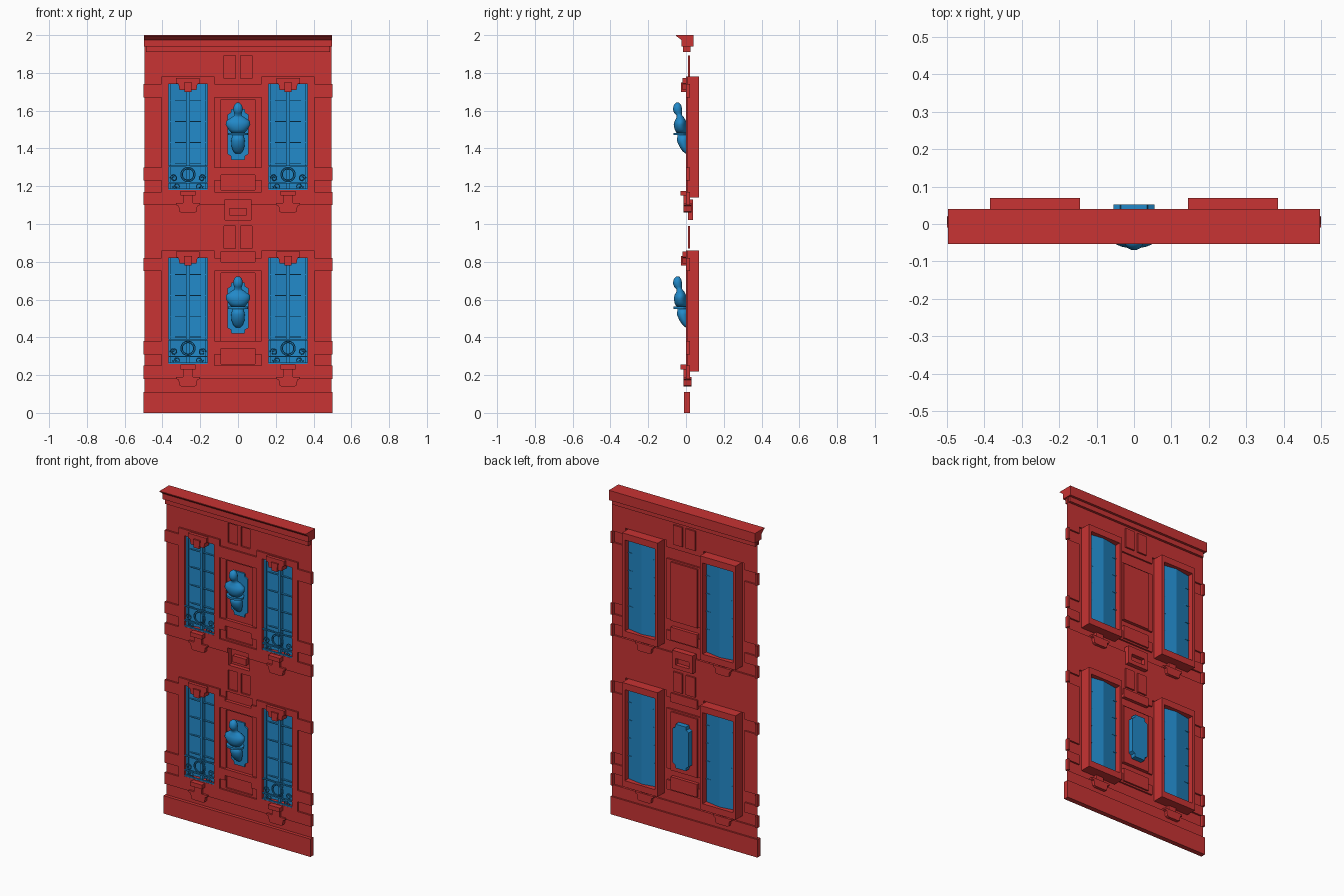
import bpy, bmesh, math

if "Cube" in bpy.data.objects:
    bpy.data.objects.remove(bpy.data.objects["Cube"])


def material(name, rgb):
    m = bpy.data.materials.new(name)
    m.use_nodes = True
    m.diffuse_color = (*rgb, 1)
    m.node_tree.nodes["Principled BSDF"].inputs["Base Color"].default_value = (*rgb, 1)
    return m


RED = material("brick red", (0.58, 0.033, 0.033))
BLUE = material("blue", (0.016, 0.25, 0.58))


def finish(name, bm, mat, smooth=False, recalc=True):
    if recalc:
        bmesh.ops.recalc_face_normals(bm, faces=bm.faces)
    mesh = bpy.data.meshes.new(name)
    bm.to_mesh(mesh)
    bm.free()
    mesh.materials.append(mat)
    for p in mesh.polygons:
        p.use_smooth = smooth
    ob = bpy.data.objects.new(name, mesh)
    bpy.context.collection.objects.link(ob)
    return ob


def add_prism(bm, outline, a, b, axis="y"):
    """Extrude an outline: (x, z) along y, or (y, z) along x."""
    place = (lambda p, d: (p[0], d, p[1])) if axis == "y" else (lambda p, d: (d, p[0], p[1]))
    ends = [[bm.verts.new(place(p, d)) for p in outline] for d in (a, b)]
    bm.faces.new(ends[0])
    bm.faces.new(ends[1])
    n = len(outline)
    for i in range(n):
        j = (i + 1) % n
        bm.faces.new((ends[0][i], ends[0][j], ends[1][j], ends[1][i]))


def rect(x0, x1, z0, z1):
    return [(x0, z0), (x1, z0), (x1, z1), (x0, z1)]


def mirrored(half, cx=0):
    return [(cx + x, z) for x, z in half] + [(cx - x, z) for x, z in reversed(half)]


def prisms(name, mat, parts):
    """Several (outline, y0, y1) prisms in one object."""
    bm = bmesh.new()
    for outline, a, b in parts:
        add_prism(bm, outline, a, b)
    return finish(name, bm, mat)


def loft(name, sections, mat, n=24):
    """Elliptical sections (z, half width, front y, back y)."""
    bm = bmesh.new()
    rings = []
    for z, r, f, b in sections:
        rings.append([bm.verts.new((r * math.cos(t), (f + b) / 2 + (b - f) / 2 * math.sin(t), z))
                      for t in (2 * math.pi * i / n for i in range(n))])
    for lo, hi in zip(rings, rings[1:]):
        for i in range(n):
            j = (i + 1) % n
            bm.faces.new((lo[i], lo[j], hi[j], hi[i]))
    bm.faces.new(rings[0])
    bm.faces.new(rings[-1])
    return finish(name, bm, mat, True)


def wire(name, paths, mat, radius):
    """Thin tubes along lists of points."""
    cu = bpy.data.curves.new(name, "CURVE")
    cu.dimensions = "3D"
    cu.bevel_depth = radius
    cu.bevel_resolution = 1
    cu.materials.append(mat)
    for path in paths:
        s = cu.splines.new("POLY")
        s.points.add(len(path) - 1)
        for p, co in zip(s.points, path):
            p.co = (*co, 1)
    ob = bpy.data.objects.new(name, cu)
    bpy.context.collection.objects.link(ob)


FLOORS = {"lower": 0.0, "upper": 0.92}
WIN = 0.265          # window centre
HALF = 0.1025        # window half width

# Relief regions of the wall, strongest first: x0, x1, z0, z1, depth (None is open)
holes, panels, raised = [], [], []
bands = []
for dz in FLOORS.values():
    for cx in (-WIN, WIN):
        holes.append((cx - HALF, cx + HALF, 0.26 + dz, 0.82 + dz, None))
        raised.append((cx - 0.14, cx + 0.14, 0.20 + dz, 0.86 + dz, 0.0))
    panels.append((-0.09, 0.09, 0.38 + dz, 0.74 + dz, 0.02))
    panels.append((-0.09, 0.09, 0.26 + dz, 0.34 + dz, 0.02))
    for s in (-1, 1):
        x = sorted((s * 0.012, s * 0.075))
        panels.append((*x, 0.87 + dz * 0.98, 0.99 + dz * 0.98, 0.02))
    for z0 in (0.18, 0.31, 0.75):
        bands.append((z0 + dz, z0 + dz + 0.07))
        raised.append((-0.495, 0.495, z0 + dz, z0 + dz + 0.07, 0.0))
panels += [(-0.045, 0.045, 1.045, 1.085, 0.012), (-0.07, 0.07, 1.02, 1.13, 0.036),
           (-0.09, 0.09, 0.80, 0.855, 0.02)]
regions = holes + panels + raised


def depth(x, z):
    for x0, x1, z0, z1, y in regions:
        if x0 < x < x1 and z0 < z < z1:
            return y
    return 0.01


# Wall sheet with stepped relief
xs = sorted({round(v, 4) for r in regions for v in r[:2]} | {-0.495, 0.495})
zs = sorted({round(v, 4) for r in regions for v in r[2:4]} | {0.0, 1.95})
cells = [[depth((a + b) / 2, (c + d) / 2) for c, d in zip(zs, zs[1:])] for a, b in zip(xs, xs[1:])]
bm = bmesh.new()


def quad(*cos):
    bm.faces.new([bm.verts.new(c) for c in cos])


for i, column in enumerate(cells):
    for k, y in enumerate(column):
        if y is None:
            continue
        x0, x1, z0, z1 = xs[i], xs[i + 1], zs[k], zs[k + 1]
        quad((x0, y, z0), (x1, y, z0), (x1, y, z1), (x0, y, z1))
        if i + 1 < len(cells):
            o = cells[i + 1][k]
            if o is not None and o != y:
                quad((x1, y, z0), (x1, o, z0), (x1, o, z1), (x1, y, z1))
        if k + 1 < len(column):
            o = column[k + 1]
            if o is not None and o != y:
                quad((x0, y, z1), (x1, y, z1), (x1, o, z1), (x0, o, z1))
bmesh.ops.remove_doubles(bm, verts=bm.verts, dist=0.0001)
finish("wall", bm, RED, recalc=False)

# Band ends wrapping the wall edges
prisms("band_ends", RED, [(rect(*sorted((s * 0.485, s * 0.499)), a, b), -0.001, 0.022)
                          for a, b in bands for s in (-1, 1)])

# Plinth and cornice
prisms("plinth", RED, [(rect(-0.5, 0.5, 0, 0.11), -0.01, 0.02)])
bm = bmesh.new()
add_prism(bm, [(-0.025, 1.94), (0.04, 1.94), (0.04, 2.0), (-0.053, 2.0), (-0.053, 1.996),
               (-0.025, 1.975)], -0.497, 0.497, "x")
add_prism(bm, rect(-0.015, 0.025, 1.91, 1.94), -0.487, 0.487, "x")
finish("cornice", bm, RED)


def window(tag, cx, dz):
    z0, z1 = 0.26 + dz, 0.82 + dz
    l, r = cx - HALF, cx + HALF
    # Deep frame standing out behind the wall
    o = 0.018
    prisms("window_frame_" + tag, RED, [
        (rect(l - o, l, z0 - 0.04, z1 + 0.04), 0.003, 0.07),
        (rect(r, r + o, z0 - 0.04, z1 + 0.04), 0.003, 0.07),
        (rect(l, r, z0 - 0.04, z0), 0.003, 0.07),
        (rect(l, r, z1, z1 + 0.04), 0.003, 0.07)])
    # Two leaves meeting at a shallow ridge
    bm = bmesh.new()
    plan = [(l, 0.03), (cx, 0.048), (r, 0.03), (r, 0.034), (cx, 0.052), (l, 0.034)]
    ends = [[bm.verts.new((x, y, z)) for x, y in plan] for z in (z0, z1)]
    for i in range(6):
        j = (i + 1) % 6
        bm.faces.new((ends[0][i], ends[0][j], ends[1][j], ends[1][i]))
    finish("window_leaves_" + tag, bm, BLUE)
    # Stiles and glazing bars
    bars = [(rect(cx - 0.008, cx + 0.008, z0, z1), 0.022, 0.047)]
    bars += [(rect(x, x + 0.012, z0, z1), 0.022, 0.034) for x in (l, r - 0.012)]
    bars += [(rect(l, r, z0 + h, z0 + h + 0.004), 0.028, 0.04) for h in (0.14, 0.25, 0.36, 0.47)]
    prisms("glazing_bars_" + tag, BLUE, bars)
    # Ornamental railing
    prisms("rail_" + tag, BLUE, [(rect(l, r, z0 + h, z0 + h + 0.007), 0.004, 0.014)
                                 for h in (0.0, 0.035, 0.123)])
    cz = z0 + 0.082
    ring = [[(cx + q * math.cos(t), 0.006, cz + q * math.sin(t))
             for t in (math.pi * i / 12 for i in range(25))] for q in (0.03, 0.038)]
    scrolls = []
    for s in (-1, 1):
        for ox, oz, turn in ((0.075, 0.062, 1), (0.06, 0.02, -1)):
            scrolls.append([(cx + s * (ox + (0.02 - 0.0008 * i) * math.cos(0.45 * i)), 0.008,
                             z0 + oz + turn * (0.02 - 0.0008 * i) * math.sin(0.45 * i))
                            for i in range(20)])
    wire("railing_ornament_" + tag, ring + scrolls, BLUE, 0.003)
    # Lintel with keystone
    prisms("lintel_" + tag, RED, [
        (mirrored([(0.045, z1 - 0.03), (0.05, z1), (0.062, z1 + 0.005), (0.062, z1 + 0.034)], cx),
         -0.018, 0.03),
        (mirrored([(0.018, z1 - 0.04), (0.022, z1 + 0.01)], cx), -0.026, 0.02)])
    # Sill bracket
    prisms("sill_bracket_" + tag, RED, [
        (rect(cx - 0.04, cx + 0.04, z0 - 0.03, z0 - 0.004), -0.03, 0.02),
        (rect(cx - 0.026, cx + 0.026, z0 - 0.08, z0 - 0.03), -0.012, 0.02),
        (mirrored([(0.035, z0 - 0.12), (0.045, z0 - 0.115), (0.05, z0 - 0.085), (0.063, z0 - 0.08),
                   (0.063, z0 - 0.07)], cx), -0.012, 0.028)])


def bust(tag, dz, back):
    # Backing plaque with notched corners
    low, high = 0.42 + dz, 0.69 + dz
    prisms("plaque_" + tag, BLUE, [(mirrored(
        [(0.035, low), (0.038, low + 0.02), (0.055, low + 0.03), (0.055, high - 0.03),
         (0.038, high - 0.02), (0.035, high)]), 0.012, back)])
    # Head and shoulders, ledge, hanging corbel
    figure = [(0.562, 0.035, -0.05, 0), (0.58, 0.05, -0.06, 0.005), (0.605, 0.065, -0.065, 0),
              (0.625, 0.062, -0.06, 0), (0.643, 0.036, -0.05, -0.01), (0.655, 0.018, -0.05, -0.02),
              (0.667, 0.02, -0.062, -0.022), (0.687, 0.026, -0.07, -0.02),
              (0.71, 0.021, -0.064, -0.026), (0.722, 0.008, -0.052, -0.036)]
    ledge = [(0.55, 0.054, -0.066, 0.013), (0.562, 0.054, -0.066, 0.013)]
    corbel = [(0.452, 0.012, -0.002, 0.013), (0.465, 0.025, -0.018, 0.013),
              (0.49, 0.034, -0.035, 0.013), (0.52, 0.036, -0.048, 0.013), (0.55, 0.03, -0.045, 0.013)]
    for name, sections in (("bust_", figure), ("bust_ledge_", ledge), ("bust_corbel_", corbel)):
        ob = loft(name + tag, [(z + dz, r, f, b) for z, r, f, b in sections], BLUE)
        if sections is ledge:
            for p in ob.data.polygons:
                p.use_smooth = False


for floor, dz in FLOORS.items():
    for side, cx in (("right", -WIN), ("left", WIN)):
        window(floor + "_" + side, cx, dz)
    bust(floor, dz, 0.052 if floor == "lower" else 0.0195)
